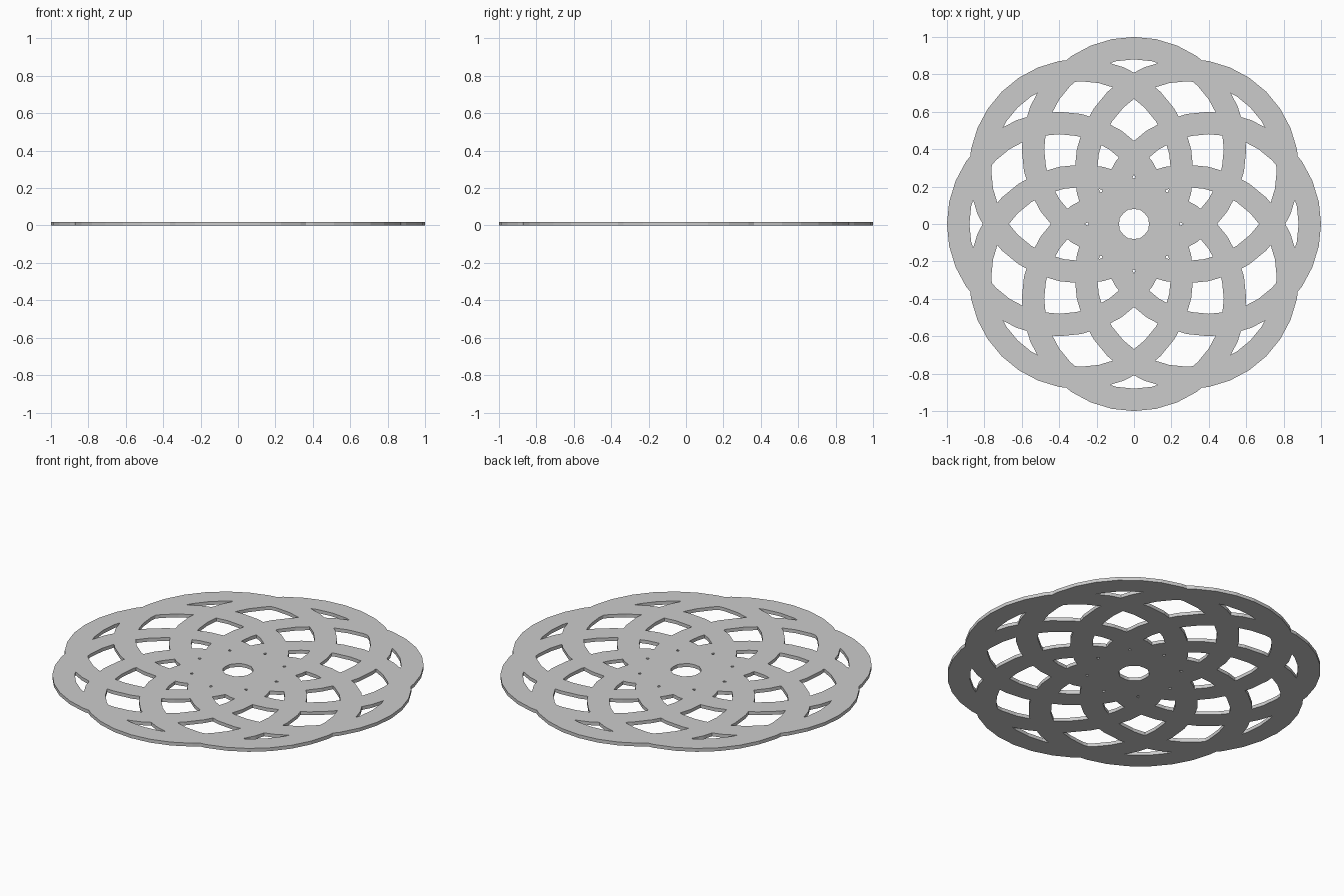
import bpy, bmesh
from math import pi, sin, cos, atan2
from mathutils import Vector
from mathutils.geometry import delaunay_2d_cdt

if "Cube" in bpy.data.objects:
    bpy.data.objects.remove(bpy.data.objects["Cube"])

RINGS, SIDES = 8, 32
OFFSET, R_OUT, R_IN, THICK = 0.4, 0.6, 0.48, 0.02
STEP = 2 * pi / SIDES

centres = [Vector((OFFSET * cos(k * 2 * pi / RINGS), OFFSET * sin(k * 2 * pi / RINGS)))
           for k in range(RINGS)]


def circle(c, r):
    return [c + Vector((r * cos(i * STEP), r * sin(i * STEP))) for i in range(SIDES)]


def in_ring(p, c):
    d = p - c
    # distance measured towards the nearest polygon side
    a = atan2(d.y, d.x) % STEP - STEP / 2
    h = d.length * cos(a) / cos(STEP / 2)
    return R_IN < h < R_OUT


# Outlines of all overlapping rings
pts, edges = [], []
for c in centres:
    for r in (R_OUT, R_IN):
        n = len(pts)
        pts += circle(c, r)
        edges += [(n + i, n + (i + 1) % SIDES) for i in range(SIDES)]

# Flat union of the rings
verts, _, tris, *_ = delaunay_2d_cdt(pts, edges, [], 0, 1e-5)
bm = bmesh.new()
bv = [bm.verts.new((v.x, v.y, 0)) for v in verts]
for t in tris:
    mid = sum((verts[i] for i in t), Vector((0, 0))) / len(t)
    if any(in_ring(mid, c) for c in centres):
        bm.faces.new([bv[i] for i in t])
bmesh.ops.delete(bm, geom=[v for v in bm.verts if not v.link_faces], context='VERTS')

# Give the sheet its thickness
base = bm.faces[:]
ext = bmesh.ops.extrude_face_region(bm, geom=base, use_keep_orig=True)
bmesh.ops.translate(bm, vec=(0, 0, THICK),
                    verts=[g for g in ext["geom"] if isinstance(g, bmesh.types.BMVert)])
bmesh.ops.recalc_face_normals(bm, faces=bm.faces[:])

mesh = bpy.data.meshes.new("rosette_disc")
bm.to_mesh(mesh)
bm.free()
bpy.context.collection.objects.link(bpy.data.objects.new("rosette_disc", mesh))
